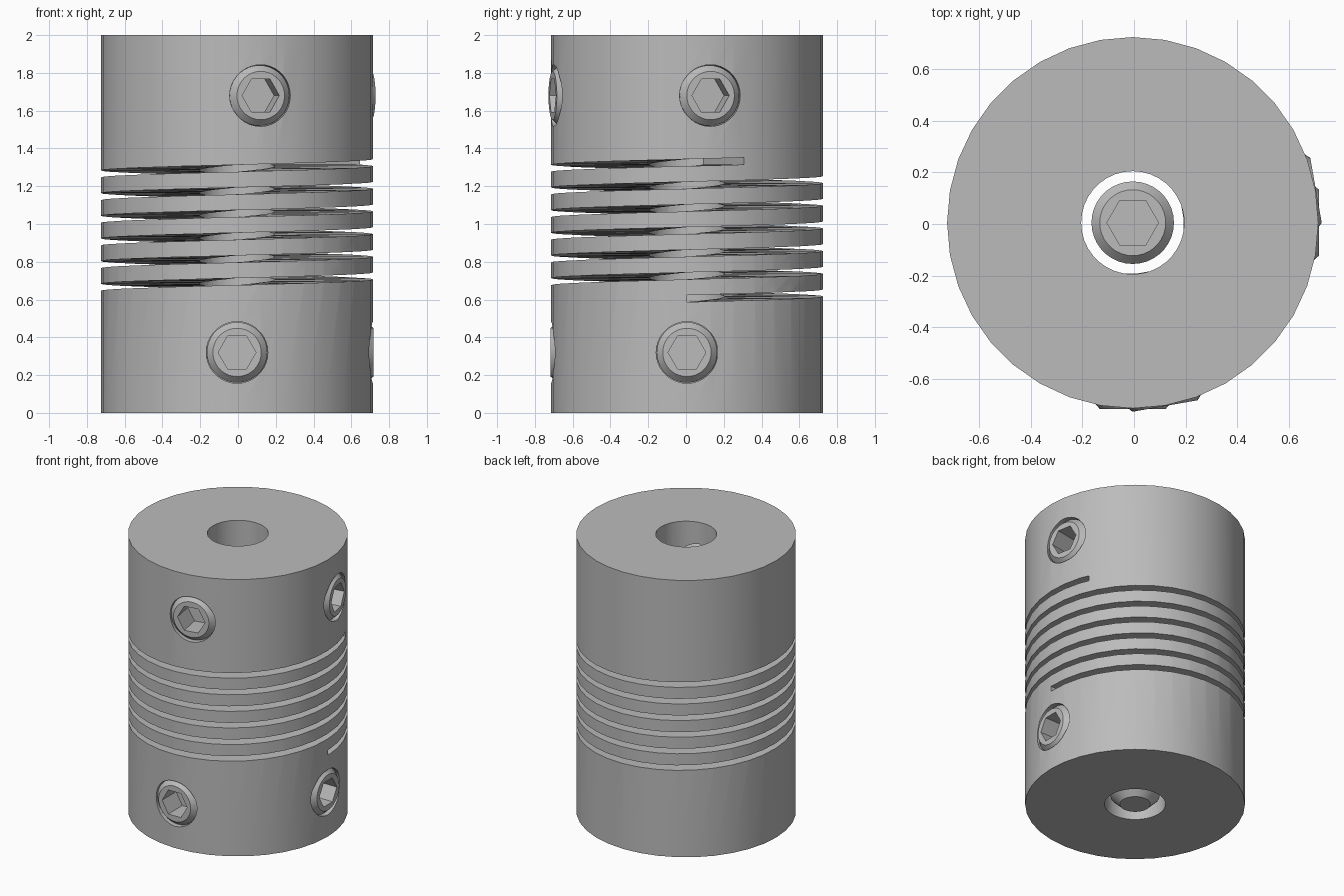
import bpy, bmesh
from math import sin, cos, pi, radians, tau
from mathutils import Matrix

cube = bpy.data.objects.get("Cube")
if cube:
    bpy.data.objects.remove(cube, do_unlink=True)

CX, CY = -0.005, 0.005            # axis of the body
OUTER, BORE, HEIGHT = 0.72, 0.2, 2.0
SIDES = 36
PITCH, SLIT, SLIT_START = 0.12, 0.037, 0.605
SCREW_R, SCREW_LEN, SCREW_TIP = 0.16, 0.525, 0.197

metal = bpy.data.materials.new("grey_metal")
metal.use_nodes = True
metal.diffuse_color = (0.5, 0.5, 0.5, 1)
metal.node_tree.nodes["Principled BSDF"].inputs["Base Color"].default_value = (0.5, 0.5, 0.5, 1)


def make(name, bm, matrix):
    """Turn a bmesh into a placed object."""
    bmesh.ops.recalc_face_normals(bm, faces=bm.faces)
    mesh = bpy.data.meshes.new(name)
    bm.to_mesh(mesh)
    bm.free()
    mesh.transform(matrix)
    mesh.materials.append(metal)
    obj = bpy.data.objects.new(name, mesh)
    bpy.context.collection.objects.link(obj)
    return obj


def activate(obj):
    bpy.ops.object.select_all(action="DESELECT")
    obj.select_set(True)
    bpy.context.view_layer.objects.active = obj


def smooth(obj):
    activate(obj)
    bpy.ops.object.shade_smooth_by_angle(angle=radians(30))


def skin(bm, loops, closed=False):
    """Join successive vertex loops with quads; cap or close the ends."""
    pairs = list(zip(loops, loops[1:]))
    if closed:
        pairs.append((loops[-1], loops[0]))
    for a, b in pairs:
        n = len(a)
        for i in range(n):
            j = (i + 1) % n
            bm.faces.new((a[i], a[j], b[j], b[i]))
    if not closed:
        bm.faces.new(loops[0])
        bm.faces.new(loops[-1])


def ring(bm, radius, z, sides):
    return [bm.verts.new((radius * cos(tau * i / sides), radius * sin(tau * i / sides), z))
            for i in range(sides)]


def hex_ring(bm, radius, z, sides):
    """Points along a hexagon, as many as on the round rings."""
    pts = []
    for i in range(sides):
        a = tau * i / sides
        r = radius * cos(pi / 6) / cos(a % (pi / 3) - pi / 6)
        pts.append(bm.verts.new((r * cos(a), r * sin(a), z)))
    return pts


def cut(target, cutter):
    cutter.hide_render = True
    mod = target.modifiers.new("cut", "BOOLEAN")
    mod.operation = "DIFFERENCE"
    mod.solver = "EXACT"
    mod.object = cutter
    activate(target)
    bpy.ops.object.modifier_apply(modifier=mod.name)
    bpy.data.objects.remove(cutter, do_unlink=True)


axis = Matrix.Translation((CX, CY, 0))

# Body: thick tube
bm = bmesh.new()
skin(bm, [ring(bm, r, z, SIDES) for r, z in
          ((OUTER, 0), (OUTER, HEIGHT), (BORE, HEIGHT), (BORE, 0))], closed=True)
body = make("coupling_body", bm, axis)

# Helical slit, cut through to the bore, a little over six turns
bm = bmesh.new()
sweep = tau * 6 + radians(25)
steps = SIDES * 6 + 3
loops = []
for k in range(steps + 1):
    a = sweep * k / steps
    z = SLIT_START + PITCH * a / tau
    loops.append([bm.verts.new((r * cos(a), r * sin(a), z + dz * SLIT / 2))
                  for r, dz in ((0.15, -1), (0.8, -1), (0.8, 1), (0.15, 1))])
skin(bm, loops)
bmesh.ops.triangulate(bm, faces=bm.faces)
cut(body, make("slit_cutter", bm, axis))


# Set screw: cone tip, chamfered head, hexagonal socket
def set_screw(name, matrix):
    bm = bmesh.new()
    n = 36
    loops = [ring(bm, r, z, n) for r, z in
             ((0.1, 0), (SCREW_R, 0.06), (SCREW_R, SCREW_LEN - 0.035), (0.128, SCREW_LEN))]
    loops += [hex_ring(bm, 0.1, z, n) for z in (SCREW_LEN, SCREW_LEN - 0.16)]
    skin(bm, loops)
    smooth(make(name, bm, matrix))


# Two screws in each end, the upper pair turned slightly
for name, z, turn in (("lower_front_screw", 0.32, 0), ("lower_left_screw", 0.32, 90),
                      ("upper_front_screw", 1.68, 10), ("upper_left_screw", 1.68, 100)):
    place = (Matrix.Translation((CX, CY, z)) @ Matrix.Rotation(radians(turn), 4, "Z")
             @ Matrix.Rotation(pi / 2, 4, "X"))
    bm = bmesh.new()
    skin(bm, [ring(bm, SCREW_R + 0.003, d, 36) for d in (0.1, 0.85)])
    cut(body, make("screw_hole_cutter", bm, place))
    set_screw(name, place @ Matrix.Translation((0, 0, SCREW_TIP)))

# Loose screw standing in the bore
set_screw("bore_screw", axis)

smooth(body)
